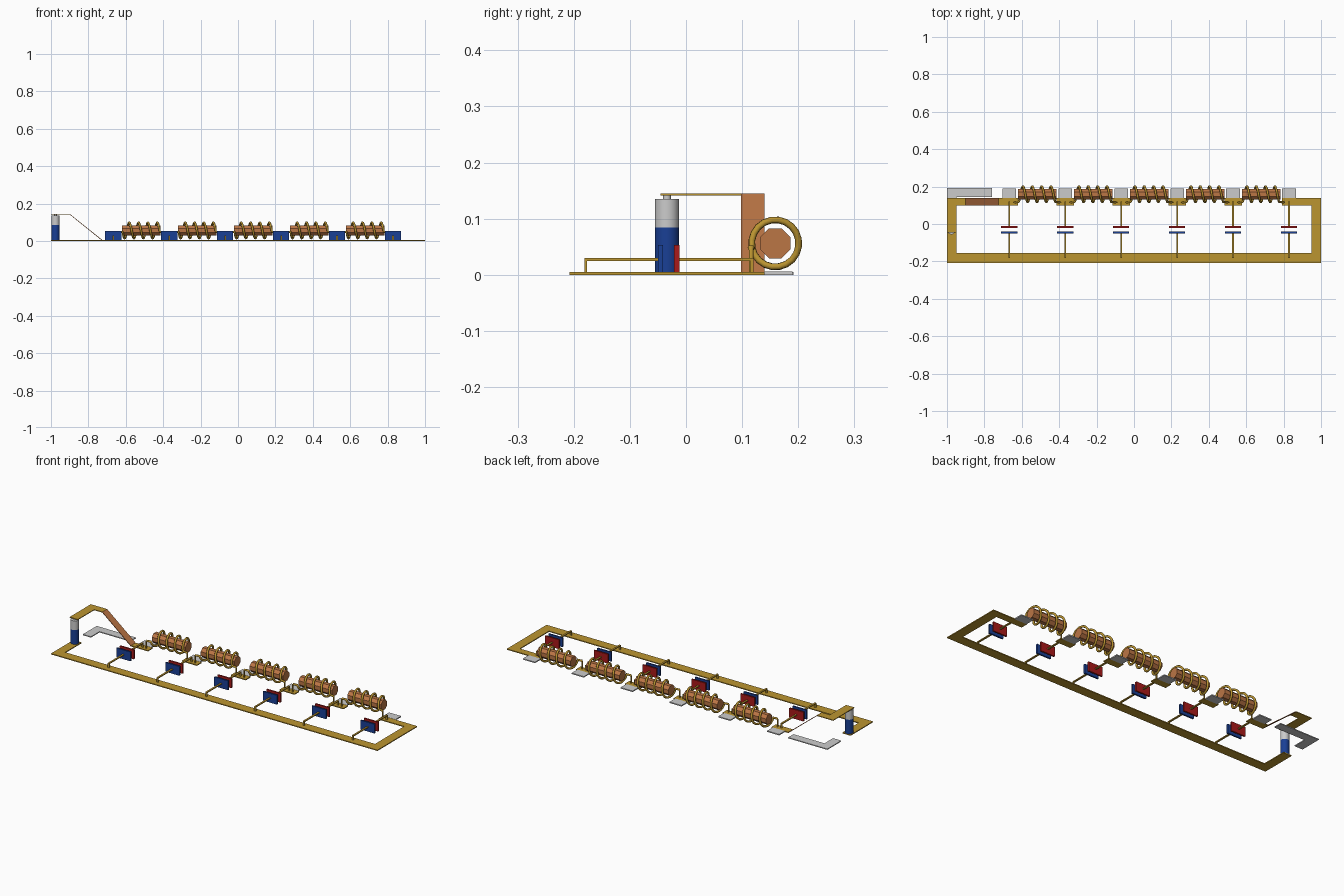
import bpy, bmesh, math
from mathutils import Vector

if "Cube" in bpy.data.objects:
    bpy.data.objects.remove(bpy.data.objects["Cube"])


def material(name, rgb):
    m = bpy.data.materials.new(name)
    m.diffuse_color = (*rgb, 1)
    m.use_nodes = True
    m.node_tree.nodes["Principled BSDF"].inputs["Base Color"].default_value = m.diffuse_color
    return m


BRASS = material("brass", (0.50, 0.30, 0.03))
COPPER = material("copper", (0.50, 0.18, 0.06))
BLUE = material("blue", (0.01, 0.05, 0.30))
RED = material("red", (0.40, 0.01, 0.01))


def finish(name, bm, mat=None, smooth=False):
    bmesh.ops.recalc_face_normals(bm, faces=bm.faces)
    me = bpy.data.meshes.new(name)
    bm.to_mesh(me)
    bm.free()
    ob = bpy.data.objects.new(name, me)
    bpy.context.collection.objects.link(ob)
    if mat:
        me.materials.append(mat)
    if smooth:
        bpy.context.view_layer.objects.active = ob
        ob.select_set(True)
        bpy.ops.object.shade_smooth_by_angle(angle=math.radians(40))
        ob.select_set(False)
    return ob


def prism(name, pts, offset, mat=None):
    """Extrude a flat polygon along an offset vector."""
    bm = bmesh.new()
    f = bm.faces.new([bm.verts.new(p) for p in pts])
    r = bmesh.ops.extrude_face_region(bm, geom=[f])
    bmesh.ops.translate(bm, vec=offset,
                        verts=[v for v in r["geom"] if isinstance(v, bmesh.types.BMVert)])
    return finish(name, bm, mat)


def plate(name, outline, z0, z1, mat=None):
    return prism(name, [(x, y, z0) for x, y in outline], (0, 0, z1 - z0), mat)


def box(name, x0, x1, y0, y1, z0, z1, mat=None):
    return plate(name, [(x0, y0), (x1, y0), (x1, y1), (x0, y1)], z0, z1, mat)


def cylinder(name, x, y, z0, z1, r, mat=None, n=24):
    bm = bmesh.new()
    bmesh.ops.create_cone(bm, cap_ends=True, segments=n, radius1=r, radius2=r, depth=z1 - z0)
    bmesh.ops.translate(bm, vec=(x, y, (z0 + z1) / 2), verts=bm.verts)
    return finish(name, bm, mat, True)


def wire(name, pts, mat):
    """Round wire through (x, y, z, radius) points."""
    cu = bpy.data.curves.new(name, 'CURVE')
    cu.dimensions = '3D'
    cu.bevel_depth = 1
    cu.bevel_resolution = 2
    cu.use_fill_caps = True
    sp = cu.splines.new('POLY')
    sp.points.add(len(pts) - 1)
    for p, q in zip(sp.points, pts):
        p.co = (*q[:3], 1)
        p.radius = q[3]
    cu.materials.append(mat)
    ob = bpy.data.objects.new(name, cu)
    bpy.context.collection.objects.link(ob)
    bpy.context.view_layer.objects.active = ob
    ob.select_set(True)
    bpy.ops.object.convert(target='MESH')
    ob = bpy.context.object
    ob.select_set(False)
    return ob


# return track along the front and right side
T = 0.005
plate("return_track", [(-1, -0.208), (1, -0.208), (1, 0.14), (0.79, 0.14), (0.79, 0.10),
                       (0.948, 0.10), (0.948, -0.155), (-0.95, -0.155),
                       (-0.95, -0.012), (-1, -0.012)], 0, T, BRASS)

# battery
BX, BY = -0.976, -0.034
cylinder("battery_lower", BX, BY, T, 0.084, 0.0215, BLUE)
cylinder("battery_upper", BX, BY, 0.084, 0.135, 0.0215)
cylinder("battery_terminal", BX, BY, 0.135, 0.141, 0.007)

# raised strip on the battery and the ramp down
plate("raised_strip", [(-1, -0.045), (-0.95, -0.045), (-0.95, 0.098), (-0.9, 0.098),
                       (-0.9, 0.14), (-1, 0.14)], 0.141, 0.145, BRASS)
prism("ramp", [(-0.9, 0.098, 0.141), (-0.9, 0.098, 0.145), (-0.725, 0.098, T), (-0.725, 0.098, 0)],
      (0, 0.042, 0), COPPER)

# grey corner contact at the left end
plate("corner_contact", [(-1, 0.07), (-0.95, 0.07), (-0.95, 0.145), (-0.76, 0.145),
                         (-0.76, 0.192), (-1, 0.192)], 0, T)

# repeating nodes: pads, capacitor plates and their stems
nodes = [-0.667 + 0.2993 * i for i in range(6)]
for i, x in enumerate(nodes, 1):
    box(f"contact_pad_{i}", x - 0.037, x + 0.037, 0.14, 0.19, 0, T + 0.001)
    if i < 6:
        box(f"brass_pad_{i}", x - (0.058 if i == 1 else 0.046), x + 0.046,
            0.10, 0.14, 0, T, BRASS)
    box(f"capacitor_front_plate_{i}", x - 0.043, x + 0.043, -0.050, -0.041, 0.002, 0.053, BLUE)
    box(f"capacitor_back_plate_{i}", x - 0.043, x + 0.043, -0.021, -0.012, 0.002, 0.053, RED)
    w = 0.005
    # bent flat stems, drawn in side profile
    for side, ya, yb, s in (("front", -0.050, -0.181, 1), ("back", -0.012, 0.120, -1)):
        prof = [(ya, 0.030), (yb, 0.030), (yb, T), (yb + 0.005 * s, T),
                (yb + 0.005 * s, 0.025), (ya, 0.025)]
        prism(f"{side}_stem_{i}", [(x - w, y, z) for y, z in prof], (2 * w, 0, 0), BRASS)

# coils with octagonal cores
CY, CZ, R, TURNS, SEG = 0.159, 0.056, 0.042, 4, 20
for i in range(5):
    cx = (nodes[i] + nodes[i + 1]) / 2
    ring = []
    for k in range(8):
        a = math.pi / 4 * (k + 0.5)
        ring.append((cx - 0.103, CY + 0.029 * math.cos(a), CZ + 0.029 * math.sin(a)))
    prism(f"coil_core_{i+1}", ring, (0.206, 0, 0), COPPER)
    ly, lz = CY - R - 0.001, 0.048
    pts = [(cx - 0.125, ly, T, 0.004), (cx - 0.125, ly, lz - 0.004, 0.004),
           (cx - 0.121, ly, lz, 0.006)]
    n = TURNS * SEG
    for k in range(n + 1):
        a = math.pi + math.tau * k / SEG + 0.18
        pts.append((cx - 0.1 + 0.2 * k / n, CY + R * math.cos(a), CZ + R * math.sin(a), 0.006))
    pts += [(cx + 0.121, ly, lz, 0.006), (cx + 0.125, ly, lz - 0.004, 0.004),
            (cx + 0.125, ly, T, 0.004)]
    wire(f"coil_winding_{i+1}", pts, BRASS)
